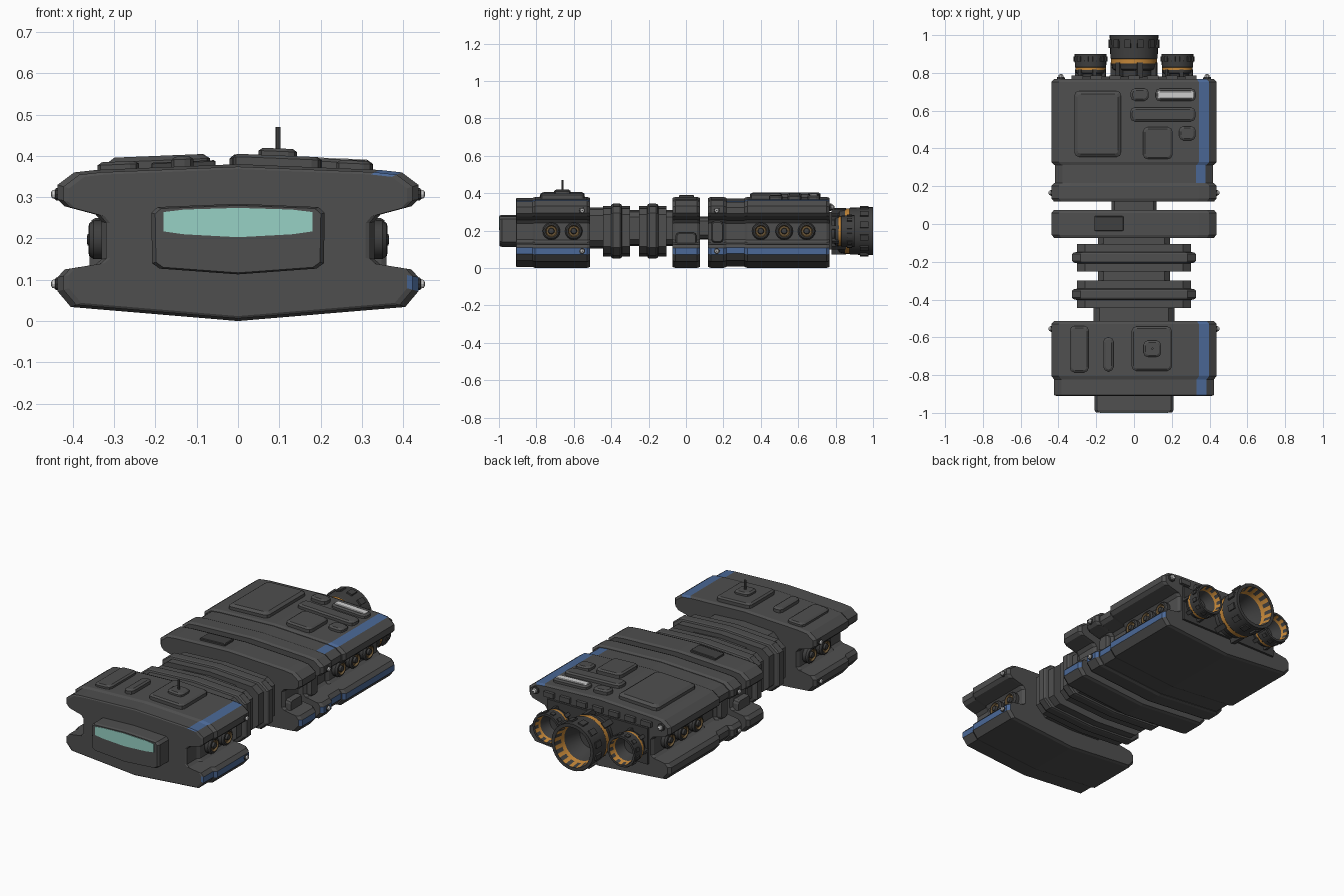
import bpy, bmesh, math
from mathutils import Vector

if "Cube" in bpy.data.objects:
    bpy.data.objects.remove(bpy.data.objects["Cube"])


def material(name, rgb):
    m = bpy.data.materials.new(name)
    m.diffuse_color = (*rgb, 1)
    m.use_nodes = True
    m.node_tree.nodes["Principled BSDF"].inputs["Base Color"].default_value = m.diffuse_color
    return m


GREY = material("hull grey", (0.078, 0.078, 0.078))
DARK = material("engine dark grey", (0.05, 0.05, 0.05))
BLUE = material("stripe blue", (0.07, 0.14, 0.31))
TEAL = material("window teal", (0.31, 0.64, 0.56))
ORANGE = material("orange", (0.55, 0.24, 0.04))
WHITE = material("lamp white", (0.62, 0.62, 0.62))
BROWN = material("porthole bronze", (0.16, 0.10, 0.04))


def finish(name, bm, mats, smooth=False):
    bmesh.ops.recalc_face_normals(bm, faces=bm.faces[:])
    me = bpy.data.meshes.new(name)
    bm.to_mesh(me)
    bm.free()
    for m in mats:
        me.materials.append(m)
    ob = bpy.data.objects.new(name, me)
    bpy.context.collection.objects.link(ob)
    if smooth:
        bpy.ops.object.select_all(action='DESELECT')
        ob.select_set(True)
        bpy.context.view_layer.objects.active = ob
        bpy.ops.object.shade_smooth_by_angle(angle=math.radians(32))
    return ob


def skin(bm, rings, caps=True):
    """Bridge rings of points; returns [ring][segment] faces."""
    vs = [[bm.verts.new(p) for p in r] for r in rings]
    n = len(vs[0])
    rows = [[bm.faces.new((a[i], a[(i + 1) % n], b[(i + 1) % n], b[i])) for i in range(n)]
            for a, b in zip(vs, vs[1:])]
    if caps:
        bm.faces.new(vs[0])
        bm.faces.new(vs[-1])
    return rows


def hull(name, half, stations, blue=(), mats=(GREY, BLUE)):
    """Loft a mirrored x/z section through (y, scale) stations."""
    pts = half + [(-x, z) for x, z in reversed(half) if x > 0]
    zc = (half[0][1] + half[-1][1]) / 2
    bm = bmesh.new()
    rows = skin(bm, [[(x * s, y, zc + (z - zc) * s) for x, z in pts] for y, s in stations])
    for row in rows:
        for k in blue:
            row[k].material_index = 1
    return finish(name, bm, mats)


def lathe(name, axis, centre, profile, n, mats, rule=lambda k, i: 0):
    """Revolve (along, radius) points about an axis."""
    ax = Vector(axis)
    v = Vector((0, 0, 1))
    u = ax.cross(v)
    if u.length < 0.1:
        u, v = Vector((1, 0, 0)), Vector((0, 1, 0))
    c = Vector(centre)
    bm = bmesh.new()
    rows = skin(bm, [[c + ax * a + r * (u * math.cos(t) + v * math.sin(t))
                      for t in [2 * math.pi * i / n for i in range(n)]] for a, r in profile])
    for k, row in enumerate(rows):
        for i, f in enumerate(row):
            f.material_index = rule(k, i)
    return finish(name, bm, mats, True)


def top_z(x):
    return 0.38 - 0.041 * abs(x)


def outline(x0, x1, y0, y1, c):
    return [(x0 + c, y0), (x1 - c, y0), (x1 - c * .3, y0 + c * .3), (x1, y0 + c), (x1, y1 - c),
            (x1 - c * .3, y1 - c * .3), (x1 - c, y1), (x0 + c, y1), (x0 + c * .3, y1 - c * .3),
            (x0, y1 - c), (x0, y0 + c), (x0 + c * .3, y0 + c * .3)]


def top_plate(name, x0, x1, y0, y1, h, mat=GREY, c=0.022, e=0.01, base=-0.01):
    """Rounded plate following the arched roof, with a chamfered rim."""
    lo = outline(x0, x1, y0, y1, c)
    hi = outline(x0 + e, x1 - e, y0 + e, y1 - e, c * .8)
    bm = bmesh.new()
    skin(bm, [[(x, y, top_z(x) + d) for x, y in o]
              for o, d in ((lo, base), (lo, h - e * .7), (hi, h))])
    return finish(name, bm, [mat])


def side_plate(name, s, x, y0, y1, z0, z1, t, mat=GREY):
    lo = outline(y0, y1, z0, z1, 0.018)
    hi = outline(y0 + .006, y1 - .006, z0 + .006, z1 - .006, 0.015)
    bm = bmesh.new()
    skin(bm, [[(s * (x + d), y, z) for y, z in o] for o, d in ((lo, -.01), (lo, t * .6), (hi, t))])
    return finish(name, bm, [mat])


def box(name, c, size, mat=GREY, spin=None):
    bm = bmesh.new()
    bmesh.ops.create_cube(bm, size=1)
    for v in bm.verts:
        v.co = Vector((v.co.x * size[0], v.co.y * size[1], v.co.z * size[2]))
    ob = finish(name, bm, [mat])
    ob.location = c
    if spin is not None:
        ob.rotation_euler = (0, spin, 0)
    return ob


# hull modules share one grooved section; segments 2 and 12 carry the stripes
BODY = [(0, 0), (.405, .034), (.437, .072), (.437, .106), (.42, .125), (.345, .137), (.33, .15),
        (.33, .24), (.345, .258), (.42, .278), (.437, .295), (.437, .33), (.397, .36),
        (.343, .366), (0, .38)]


def block(name, y0, y1, s=1.0, blue=(), c=0.016):
    hull(name, BODY, [(y0, s * .968), (y0 + c, s), (y1 - c, s), (y1, s * .968)], blue)


block("front_bulkhead", -.91, -.80, .968, (2, 12), .004)
block("front_module", -.822, -.513, 1, (2, 12))
block("middle_module", -.073, .075, 1, (2,))
block("rear_collar", .118, .217, 1, (2,))
block("rear_neck", .2, .33, .955, (2, 12), .004)
block("rear_module", .312, .768, 1, (2, 12))

# cockpit nose and window
NOSE = [(0, .113), (.19, .127), (.208, .14), (.21, .262), (.195, .276), (0, .284)]
hull("cockpit_nose", NOSE, [(-.998, .955), (-.985, 1), (-.9, 1)])
WIN = [(0, .203), (.13, .21), (.18, .217), (.18, .264), (.13, .270), (0, .274)]
hull("cockpit_window", WIN, [(-1.0, 1), (-.993, 1)], mats=(TEAL,))

# spine links and ribbed bellows rings
CORE = [(0, .112), (.17, .12), (.2, .15), (.2, .275), (.17, .305), (0, .315)]
hull("front_spine", CORE, [(-.53, 1.07), (-.43, 1.07)])
hull("middle_spine", CORE, [(-.43, .95), (-.06, .95)])
hull("rear_spine", CORE, [(.06, .6), (.13, .6)])
RING = [(0, .062), (.26, .078), (.302, .115), (.302, .285), (.26, .318), (0, .332)]
for i, y in enumerate((-.372, -.178)):
    hull("bellows_ring_%d" % i, RING, [(y + d, s) for d, s in (
        (-.073, 1), (-.03, 1), (-.026, 1.06), (-.018, 1.085), (.018, 1.085),
        (.026, 1.06), (.03, 1), (.073, 1))])

# roof plates: front, middle and rear modules
top_plate("front_roof_panel", -.34, -.24, -.785, -.54, .018)
top_plate("front_roof_strip", -.162, -.108, -.78, -.6, .024)
top_plate("antenna_deck", -.012, .2, -.777, -.543, .025)
top_plate("antenna_mount", .05, .143, -.705, -.617, .042, base=.01)
lathe("antenna", (0, 0, 1), (.097, -.66, 0), [(.40, .006), (.47, .006)], 8, [GREY])
top_plate("middle_roof_panel", -.21, -.055, -.038, .042, .012, DARK, .004, .004)
top_plate("rear_large_hatch", -.315, -.068, .355, .705, .028, e=.016)
top_plate("rear_small_hatch", -.018, .078, .652, .718, .024)
top_plate("lamp_frame", .113, .327, .65, .717, .02)
top_plate("roof_lamp", .125, .315, .664, .703, .024, WHITE, .008, .003, .018)
top_plate("rear_bar", -.02, .325, .543, .617, .022)
top_plate("rear_square_hatch", .048, .203, .343, .513, .025)
top_plate("rear_tiny_hatch", .238, .326, .443, .517, .02)

# both flanks: portholes, panels and marker lamps
for s in (-1, 1):
    for y in (-.72, -.6, .40, .525, .645):
        lathe("porthole", (s, 0, 0), (0, y, .197),
              [(.32, .047), (.35, .047), (.36, .040), (.362, .032), (.352, .027), (.352, .017),
               (.364, .014), (.366, .008)], 16, [DARK, BROWN], lambda k, i: int(k in (3, 4)))
    side_plate("middle_side_panel", s, .33, -.055, .057, .115, .19, .03)
    side_plate("collar_side_panel", s, .33, .135, .2, .135, .25, .025)
    for y in (-.555, .165):
        for z in (.09, .307):
            lathe("marker_lamp", (s, 0, 0), (0, y, z),
                  [(.42, .017), (.441, .016), (.443, .012), (.45, .010), (.453, .004)],
                  10, [DARK, WHITE], lambda k, i: int(k > 1))
    lathe("tail_lamp", (0, 1, 0), (s * .387, 0, .325),
          [(.75, .022), (.777, .02), (.779, .014), (.789, .012), (.793, .005)],
          10, [DARK, WHITE], lambda k, i: int(k > 1))

# tail plate and fittings
box("tail_plate", (0, .765, .2), (.62, .03, .2), DARK)
for x in (-.3, -.2, -.1, 0, .1, .2, .3):
    box("tail_fitting", (x, .772, .325), (.06, .026, .028))


# engines: flared hollow nozzles with orange bands and clamps
def engine(name, x, r, end, n=24):
    L = end - .77

    def inner(k, i):
        return int(k == 4 or k == 9 or (k == 8 and i % 2 == 0))
    prof = [(-.03, .70), (.18, .72), (.22, .86), (.34, .90), (.35, .915), (.45, .915), (.47, .94),
            (1, .97), (1, .83), (.8, .77), (.7, .74), (.3, .5), (.28, .3)]
    lathe(name, (0, 1, 0), (x, .77, .197), [(a * L, b * r) for a, b in prof], n,
          [DARK, ORANGE], inner)
    for i in range(12):
        t = 2 * math.pi * (i + .5) / 12
        p = Vector((math.sin(t), 0, math.cos(t)))
        at = Vector((x, 0, .197))
        box(name + "_clamp", at + p * r * .95 + Vector((0, .77 + L * .80, 0)),
            (r * .24, L * .2, r * .14), DARK, t)
        if i % 2 == 0:
            box(name + "_rib", at + p * r * .84 + Vector((0, .77 + L * .2, 0)),
                (r * .22, L * .34, r * .2), DARK, t)


engine("main_engine", 0, .133, 1.0, 32)
engine("left_engine", -.23, .088, .9)
engine("right_engine", .23, .088, .9)
